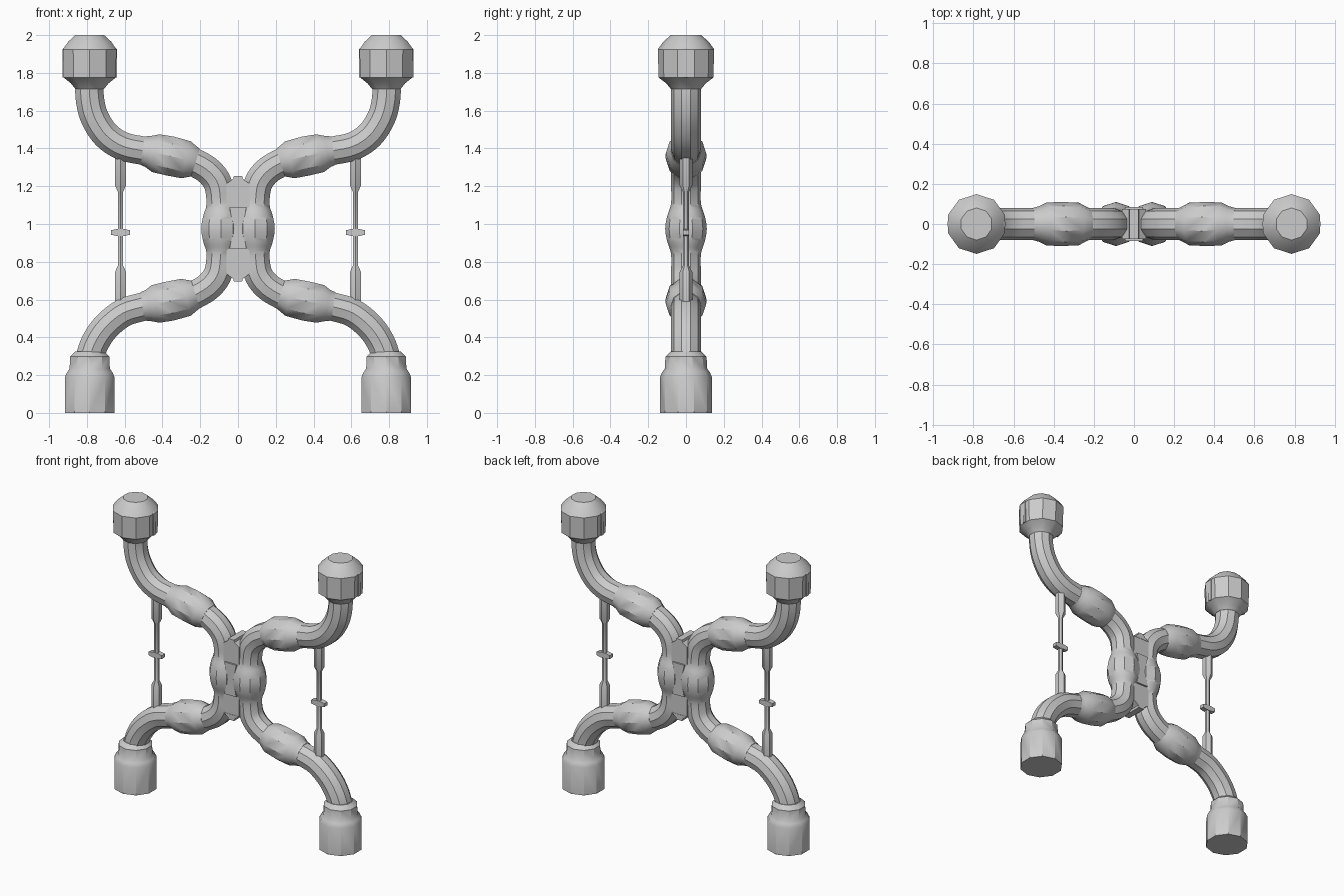
import bpy, bmesh, math
from mathutils import Vector

if "Cube" in bpy.data.objects:
    bpy.data.objects.remove(bpy.data.objects["Cube"])

SIDES = 10


def finish(name, bm, mirror=True, angle=35):
    bmesh.ops.recalc_face_normals(bm, faces=bm.faces)
    me = bpy.data.meshes.new(name)
    bm.to_mesh(me)
    bm.free()
    ob = bpy.data.objects.new(name, me)
    bpy.context.collection.objects.link(ob)
    if mirror:
        m = ob.modifiers.new("mirror_x", "MIRROR")
        m.use_mirror_merge = False
    bpy.ops.object.select_all(action='DESELECT')
    ob.select_set(True)
    bpy.context.view_layer.objects.active = ob
    bpy.ops.object.shade_smooth_by_angle(angle=math.radians(angle))
    return ob


def sweep(name, pts, sides=SIDES, angle=35, mirror=True):
    """Skin rings along a path in the xz plane; pts are (x, z, radius)."""
    bm = bmesh.new()
    rings = []
    for i, (x, z, r) in enumerate(pts):
        a, b = pts[max(i - 1, 0)], pts[min(i + 1, len(pts) - 1)]
        t = Vector((b[0] - a[0], 0, b[1] - a[1])).normalized()
        y_axis = Vector((0, 1, 0))
        n = y_axis.cross(t)
        ring = []
        for k in range(sides):
            u = 2 * math.pi * k / sides
            ring.append(bm.verts.new(Vector((x, 0, z)) + r * (math.cos(u) * y_axis + math.sin(u) * n)))
        rings.append(ring)
    for p, q in zip(rings, rings[1:]):
        for k in range(sides):
            j = (k + 1) % sides
            bm.faces.new((p[k], p[j], q[j], q[k]))
    bm.faces.new(rings[0])
    bm.faces.new(rings[-1])
    return finish(name, bm, mirror, angle)


def spline(pts, steps=4):
    """Catmull-Rom refinement of a path."""
    v = [Vector(p) for p in pts]
    out = []
    for i in range(len(v) - 1):
        a, b, c, d = v[max(i - 1, 0)], v[i], v[i + 1], v[min(i + 2, len(v) - 1)]
        for s in range(steps):
            t = s / steps
            out.append(0.5 * (2 * b + (c - a) * t + (2 * a - 5 * b + 4 * c - d) * t * t
                              + (3 * b - a - 3 * c + d) * t ** 3))
    out.append(v[-1])
    return [tuple(p) for p in out]


def prism(name, outline, depth, mirror=False):
    """Extrude an xz outline through y; depth is the half thickness."""
    bm = bmesh.new()
    f = bm.faces.new([bm.verts.new((x, -depth, z)) for x, z in outline])
    g = bmesh.ops.extrude_face_region(bm, geom=[f])
    bmesh.ops.translate(bm, vec=(0, 2 * depth, 0),
                        verts=[e for e in g["geom"] if isinstance(e, bmesh.types.BMVert)])
    return finish(name, bm, mirror)


R = 0.079
MID = 0.975

# bent side tube with a swelling at the waist
path = [(0.785, 1.76, R), (0.785, 1.67, R), (0.762, 1.57, R), (0.70, 1.472, R), (0.61, 1.412, R),
        (0.50, 1.388, R), (0.43, 1.375, R), (0.28, 1.34, R), (0.215, 1.318, R), (0.15, 1.275, R),
        (0.105, 1.21, R), (0.092, 1.11, R), (0.09, 1.04, 0.10), (0.09, MID, 0.11),
        (0.09, 0.91, 0.10), (0.092, 0.84, R), (0.105, 0.74, R), (0.15, 0.675, R),
        (0.215, 0.632, R), (0.28, 0.606, R), (0.43, 0.577, R), (0.51, 0.56, R),
        (0.61, 0.528, R), (0.70, 0.455, R), (0.755, 0.375, R), (0.782, 0.30, R), (0.785, 0.26, R)]
sweep("side_tube", spline(path))

# sleeves on each arm
sleeve = [(0.505, 1.388, 0.08), (0.475, 1.384, 0.088), (0.435, 1.375, 0.107), (0.36, 1.36, 0.11),
          (0.275, 1.34, 0.106), (0.225, 1.325, 0.08)]
sweep("upper_sleeve", sleeve)
sweep("lower_sleeve", [(x, 2 * MID - z + 0.002, r) for x, z, r in sleeve])

# feet
C = 0.785
sweep("foot", [(C, 0, 0.138), (C, 0.19, 0.138), (C, 0.215, 0.126), (C, 0.235, 0.112), (C, 0.298, 0.109),
               (C, 0.325, 0.08)])

# upper heads with their ridges
sweep("head", [(C, 1.715, 0.08), (C, 1.745, 0.105), (C, 1.775, 0.145), (C, 1.925, 0.149),
               (C, 1.965, 0.12), (C, 2.0, 0.08)], angle=30)
prism("head_ridge", [(C - 0.145, 1.775), (C + 0.145, 1.775), (C + 0.145, 1.925), (C + 0.08, 1.985),
                     (C - 0.08, 1.985), (C - 0.145, 1.925)], 0.012, mirror=True)

# tie rods with thick ends and a small cross bar
half = [(0.39, 0.034), (0.23, 0.034), (0.195, 0.016)]
rod = [(0.622, MID - h, r) for h, r in half] + [(0.622, MID + h, r) for h, r in half[::-1]]
sweep("tie_rod", rod, sides=6)
prism("rod_cross_bar", [(0.572, 0.943), (0.60, 0.937), (0.644, 0.937), (0.672, 0.943),
                        (0.672, 0.967), (0.644, 0.973), (0.60, 0.973), (0.572, 0.967)], 0.017, mirror=True)

# centre clamp filling the gap between the tubes, tapered at both ends
prism("centre_web", [(-0.06, 0.735), (0.06, 0.735), (0.06, 1.215), (-0.06, 1.215)], 0.073)
for s, name in ((1, "clamp_top"), (-1, "clamp_bottom")):
    z = [MID + s * h for h in (0.24, 0.265, 0.28)]
    prism(name, [(-0.06, z[0]), (-0.025, z[1]), (-0.022, z[2]), (0.022, z[2]),
                 (0.025, z[1]), (0.06, z[0])], 0.075)

# waisted centre plate, on both faces
prism("centre_plate", [(-0.045, 0.87), (-0.033, 0.93), (-0.033, 1.03), (-0.045, 1.09),
                       (0.045, 1.09), (0.033, 1.03), (0.033, 0.93), (0.045, 0.87)], 0.085)
